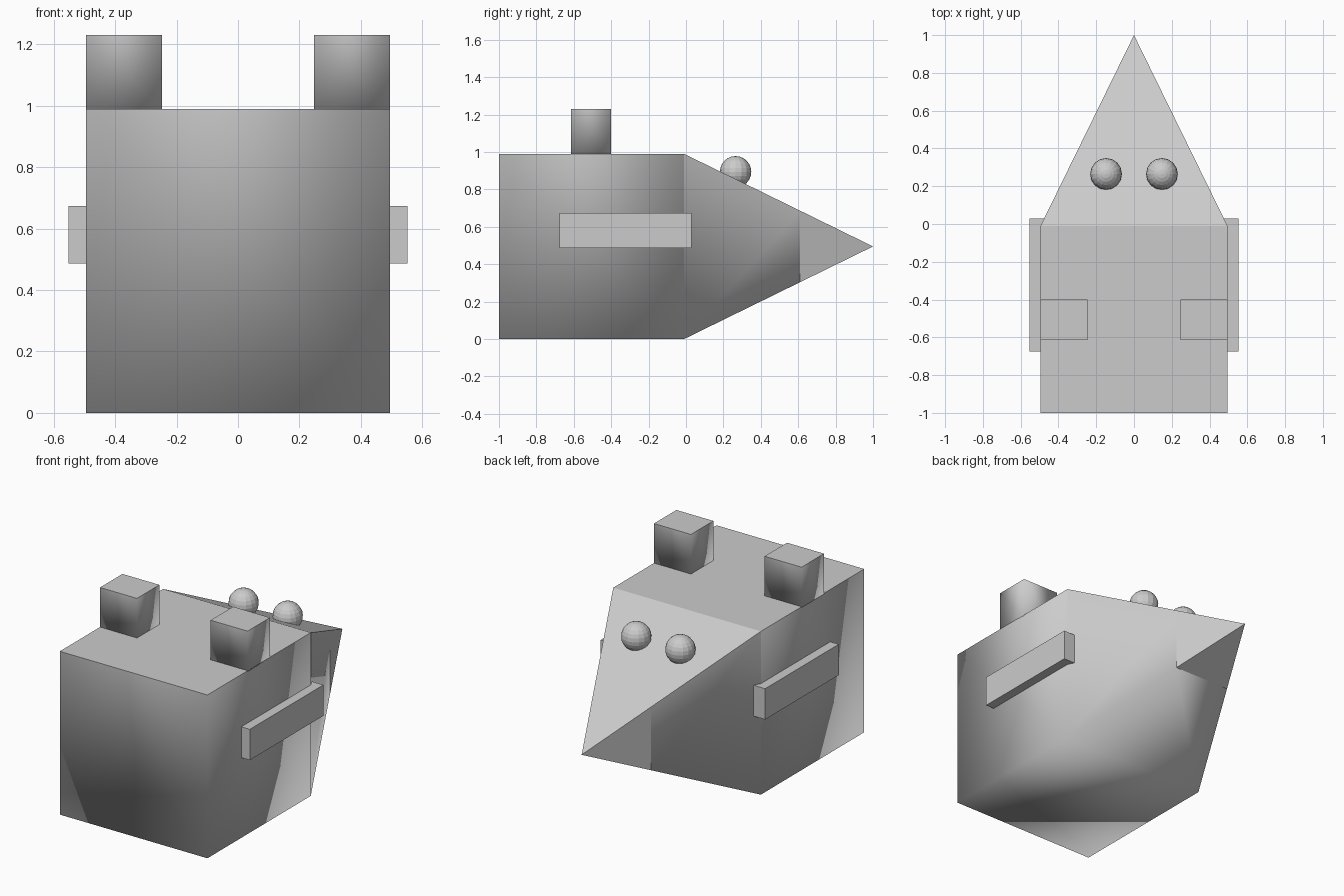
import bpy
import bmesh
from mathutils import Vector

if "Cube" in bpy.data.objects:
    bpy.data.objects.remove(bpy.data.objects["Cube"], do_unlink=True)

# Single plain grey material
grey = bpy.data.materials.new("plain grey")
grey.use_nodes = True
GREY = (0.6, 0.6, 0.6, 1)
grey.diffuse_color = GREY
grey.node_tree.nodes["Principled BSDF"].inputs["Base Color"].default_value = GREY

HALF = 0.495      # half width of the body
SEAM = -0.01      # where the snout meets the body
CUT = 0.61        # where the nose starts
TIP = 1.0         # point of the nose


def finish(name, bm, smooth_rule):
    """Turn a bmesh into an object; smooth_rule picks the smooth faces."""
    bmesh.ops.recalc_face_normals(bm, faces=bm.faces)
    for face in bm.faces:
        face.smooth = smooth_rule(face)
    mesh = bpy.data.meshes.new(name)
    bm.to_mesh(mesh)
    bm.free()
    mesh.materials.append(grey)
    obj = bpy.data.objects.new(name, mesh)
    bpy.context.collection.objects.link(obj)
    return obj


def box(name, low, high, smooth_rule):
    low, high = Vector(low), Vector(high)
    bm = bmesh.new()
    bmesh.ops.create_cube(bm, size=1)
    bmesh.ops.scale(bm, vec=high - low, verts=bm.verts)
    bmesh.ops.translate(bm, vec=(low + high) / 2, verts=bm.verts)
    return finish(name, bm, smooth_rule)


def square_ring(bm, y):
    """Square cross-section of the tapering snout at depth y."""
    r = HALF * (TIP - y) / (TIP - SEAM)
    corners = ((-r, -r), (r, -r), (r, r), (-r, r))
    return [bm.verts.new((x, y, HALF + z)) for x, z in corners]


def not_top(face):
    return face.normal.z < 0.5


def flat(face):
    return False


# Body block with a flat top
box("body", (-HALF, -1, 0), (HALF, SEAM, 2 * HALF), not_top)

# Tapering snout, open where the body and the nose close it
bm = bmesh.new()
back, front = square_ring(bm, SEAM), square_ring(bm, CUT)
for i in range(4):
    j = (i + 1) % 4
    bm.faces.new((back[i], back[j], front[j], front[i]))
finish("snout", bm, not_top)

# Pointed nose with flat sides
bm = bmesh.new()
base = square_ring(bm, CUT)
point = bm.verts.new((0, TIP, HALF))
for i in range(4):
    bm.faces.new((base[i], base[(i + 1) % 4], point))
finish("nose", bm, flat)

# Paired parts on both sides
for side, s in (("left", 1), ("right", -1)):
    def span(a, b):
        return sorted((s * a, s * b))

    x0, x1 = span(0.247, HALF)
    box(side + "_ear", (x0, -0.615, 0.985), (x1, -0.4, 1.23), not_top)

    x0, x1 = span(0.47, 0.552)
    box(side + "_arm", (x0, -0.675, 0.486), (x1, 0.03, 0.673), flat)

    bm = bmesh.new()
    bmesh.ops.create_uvsphere(bm, u_segments=16, v_segments=12, radius=0.084)
    bmesh.ops.translate(bm, vec=(s * 0.148, 0.265, 0.894), verts=bm.verts)
    finish(side + "_eye", bm, flat)
